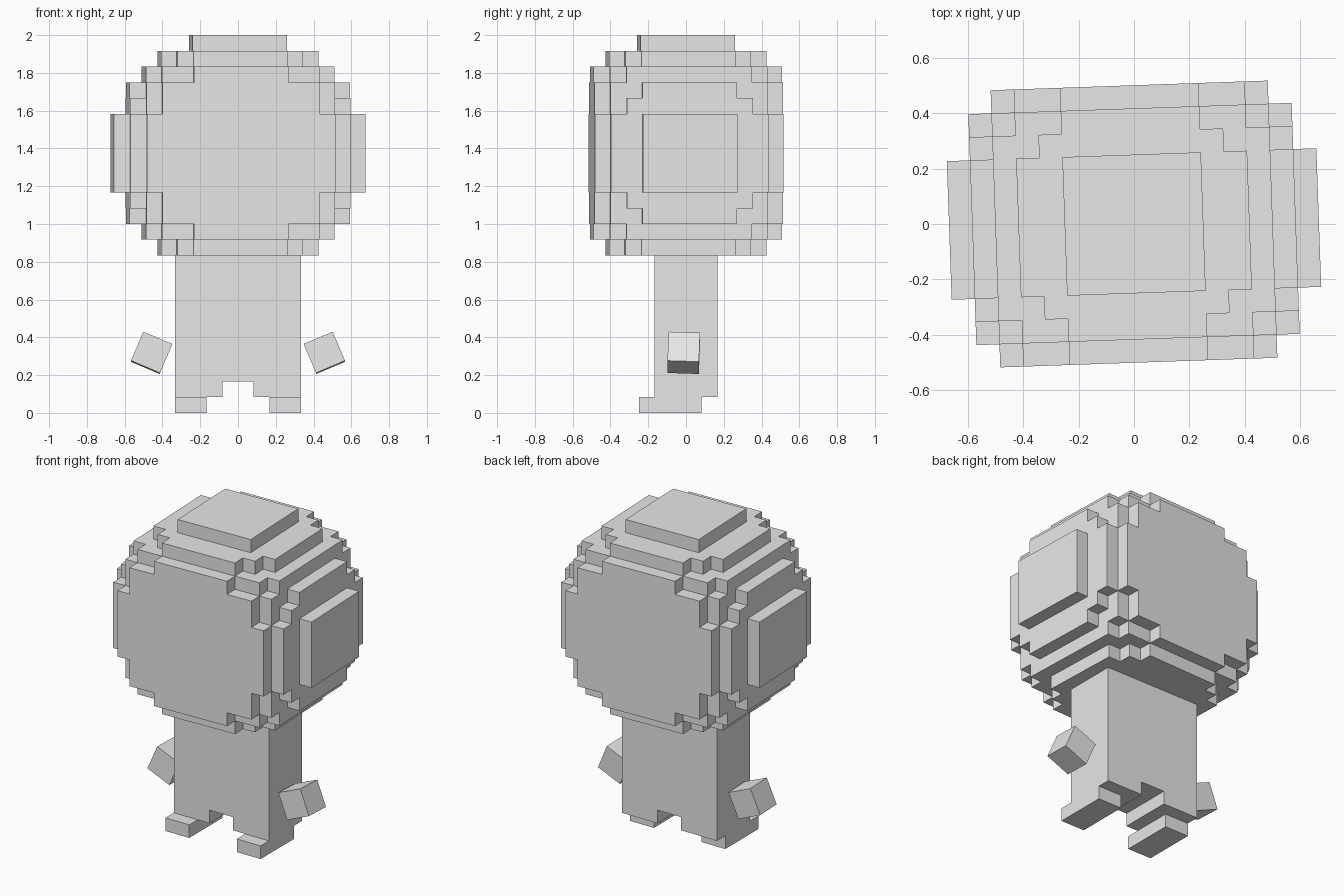
import bpy, bmesh, math
from mathutils import Vector
from itertools import product

if "Cube" in bpy.data.objects:
    bpy.data.objects.remove(bpy.data.objects["Cube"])

U = 1 / 12  # block size

grey = bpy.data.materials.new("light grey")
grey.diffuse_color = (0.8, 0.8, 0.8, 1)
grey.use_nodes = True
grey.node_tree.nodes["Principled BSDF"].inputs["Base Color"].default_value = grey.diffuse_color


def block_part(name, boxes, rotation=0):
    """Merge whole-block boxes (x0, x1, y0, y1, z0, z1) into one outer shell."""
    cells = set()
    for x0, x1, y0, y1, z0, z1 in boxes:
        cells.update(product(range(x0, x1), range(y0, y1), range(z0, z1)))
    bm = bmesh.new()
    for c in cells:
        for axis, side in product(range(3), (0, 1)):
            near = list(c)
            near[axis] += 2 * side - 1
            if tuple(near) in cells:
                continue
            a, b = (axis + 1) % 3, (axis + 2) % 3
            corners = []
            for da, db in ((0, 0), (1, 0), (1, 1), (0, 1)):
                p = Vector(c)
                p[axis] += side
                p[a] += da
                p[b] += db
                corners.append(bm.verts.new(p * U))
            bm.faces.new(corners if side else corners[::-1])
    bmesh.ops.remove_doubles(bm, verts=bm.verts, dist=1e-4)
    bmesh.ops.dissolve_limit(bm, angle_limit=0.01, verts=bm.verts, edges=bm.edges)
    mesh = bpy.data.meshes.new(name)
    bm.to_mesh(mesh)
    bm.free()
    mesh.materials.append(grey)
    obj = bpy.data.objects.new(name, mesh)
    obj.rotation_euler.z = rotation
    bpy.context.collection.objects.link(obj)
    return obj


# Head: rounded stack of blocks; half width, half depth, bottom, top
head_steps = [
    (8, 3, 4, 9), (7, 5, 4, 9), (6, 6, 4, 9),
    (7, 4, 3, 10),
    (7, 3, 2, 11), (6, 5, 2, 11), (5, 6, 2, 11),
    (6, 4, 1, 12), (5, 5, 1, 12), (3, 6, 1, 12),
    (5, 3, 0, 13), (4, 4, 0, 13), (3, 5, 0, 13),
    (3, 3, 12, 14),
]
block_part("head", [(-x, x, -y, y, z0 + 10, z1 + 10) for x, y, z0, z1 in head_steps],
           math.radians(2))

# Body with short legs and forward feet
block_part("body", [
    (-4, 4, -2, 2, 2, 10),
    (-4, -1, -2, 2, 1, 2), (1, 4, -2, 2, 1, 2),
    (-4, -2, -3, 1, 0, 1), (2, 4, -3, 1, 0, 1),
])

# Floating tilted hands
for side, label in ((-1, "left"), (1, "right")):
    bpy.ops.mesh.primitive_cube_add(size=2 * U, location=(side * 0.458, -0.012, 0.318))
    hand = bpy.context.object
    hand.name = label + "_hand"
    hand.rotation_euler = (math.radians(-2), math.radians(-23 * side), 0)
    hand.data.materials.append(grey)
